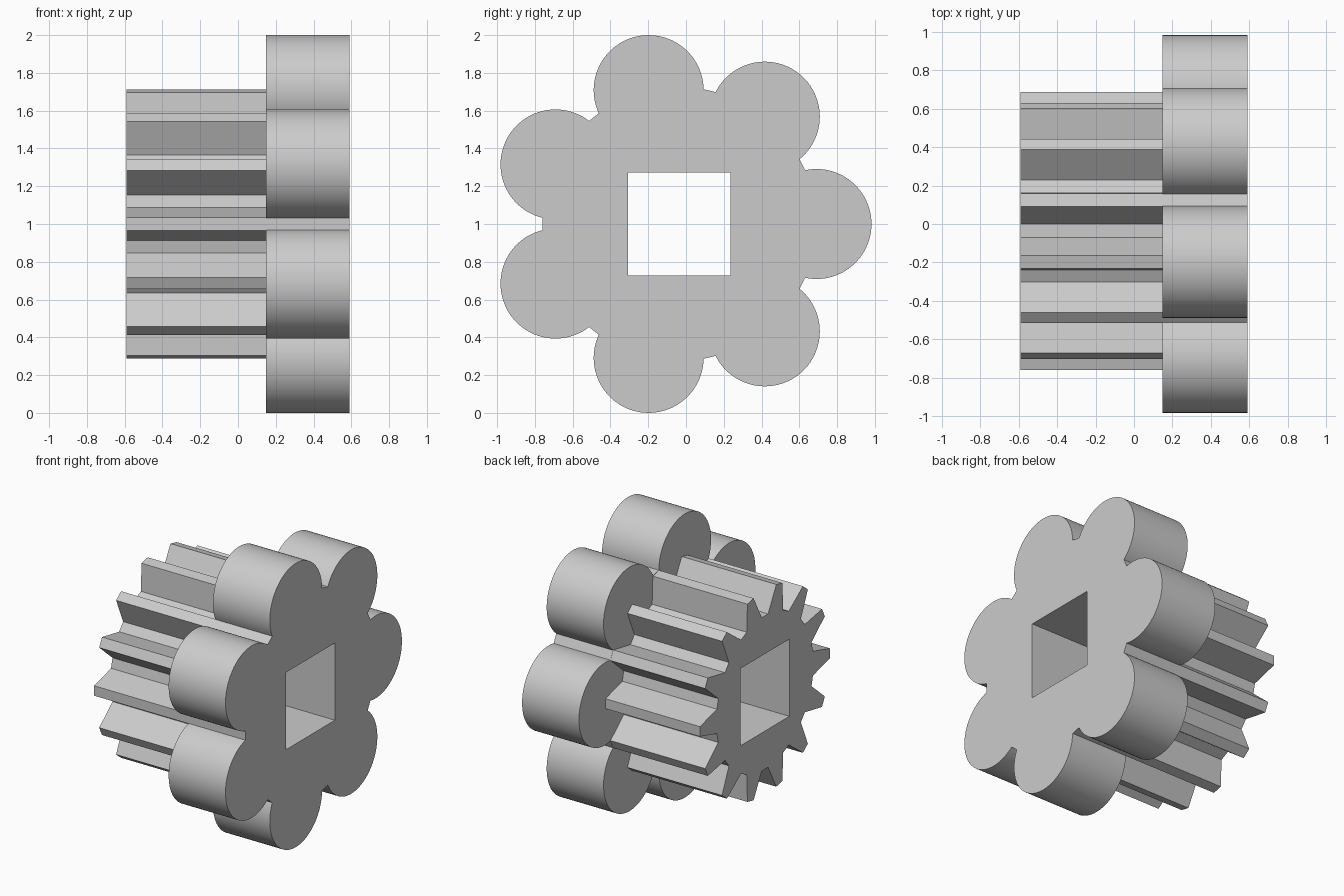
import bpy, bmesh
from math import pi, cos, sin, acos, atan2, hypot

if "Cube" in bpy.data.objects:
    bpy.data.objects.remove(bpy.data.objects["Cube"], do_unlink=True)

AXIS_Y, AXIS_Z = -0.036, 1.0      # the shaft axis runs along x
X_GEAR, X_STEP, X_KNOB = -0.59, 0.147, 0.59

grey = bpy.data.materials.new("plain grey")
grey.use_nodes = True
colour = (0.6, 0.6, 0.6, 1)
grey.diffuse_color = colour
grey.node_tree.nodes["Principled BSDF"].inputs["Base Color"].default_value = colour


def prism(name, outline, x0, x1):
    """Extrude a (y, z) outline around the shaft axis from x0 to x1."""
    bm = bmesh.new()
    face = bm.faces.new([bm.verts.new((x0, AXIS_Y + y, AXIS_Z + z)) for y, z in outline])
    new = bmesh.ops.extrude_face_region(bm, geom=[face])["geom"]
    bmesh.ops.translate(bm, vec=(x1 - x0, 0, 0),
                        verts=[v for v in new if isinstance(v, bmesh.types.BMVert)])
    bmesh.ops.recalc_face_normals(bm, faces=bm.faces)
    mesh = bpy.data.meshes.new(name)
    bm.to_mesh(mesh)
    bm.free()
    mesh.materials.append(grey)
    obj = bpy.data.objects.new(name, mesh)
    bpy.context.collection.objects.link(obj)
    return obj


def combine(target, tool, operation):
    """Apply a boolean and remove the tool."""
    bpy.ops.object.select_all(action="DESELECT")
    target.select_set(True)
    bpy.context.view_layer.objects.active = target
    mod = target.modifiers.new(operation, "BOOLEAN")
    mod.operation, mod.object, mod.solver = operation, tool, "EXACT"
    bpy.ops.object.modifier_apply(modifier=mod.name)
    bpy.data.objects.remove(tool, do_unlink=True)


def knob_outline(lobes=7, ring=0.727, radius=0.291, core=0.7245, steps=48):
    """Round lobes around a core that shows only in the narrow notches."""
    end = acos((core**2 - ring**2 - radius**2) / (2 * ring * radius))
    points = []
    for i in range(lobes):
        a = 2 * pi * i / lobes
        for k in range(steps + 1):
            b = a + end * (2 * k / steps - 1)
            points.append((ring * cos(a) + radius * cos(b), ring * sin(a) + radius * sin(b)))
    return points


def gear_outline(teeth=14, tip=0.7225, root=0.54, half_width=0.035):
    """Straight-sided teeth with flat tips and flat roots."""
    points = []
    for i in range(2 * teeth):
        a = pi * i / teeth
        flat = root if i % 2 else tip
        for side in (-half_width, half_width):
            r, b = hypot(flat, side), a + atan2(side, flat)
            points.append((r * cos(b), r * sin(b)))
    return points


# Lobed knob joined to the gear, with a square shaft hole right through
knob = prism("lobed_knob_with_gear", knob_outline(), X_STEP, X_KNOB)
gear = prism("gear", gear_outline(), X_GEAR, X_STEP + 0.05)
combine(knob, gear, "UNION")

h = 0.272
shaft = prism("square_shaft_hole", [(-h, -h), (h, -h), (h, h), (-h, h)], -1, 1)
shaft.hide_render = True
combine(knob, shaft, "DIFFERENCE")

# Smooth lobes, crisp teeth and rims
bpy.ops.object.shade_smooth_by_angle(angle=pi / 9)
